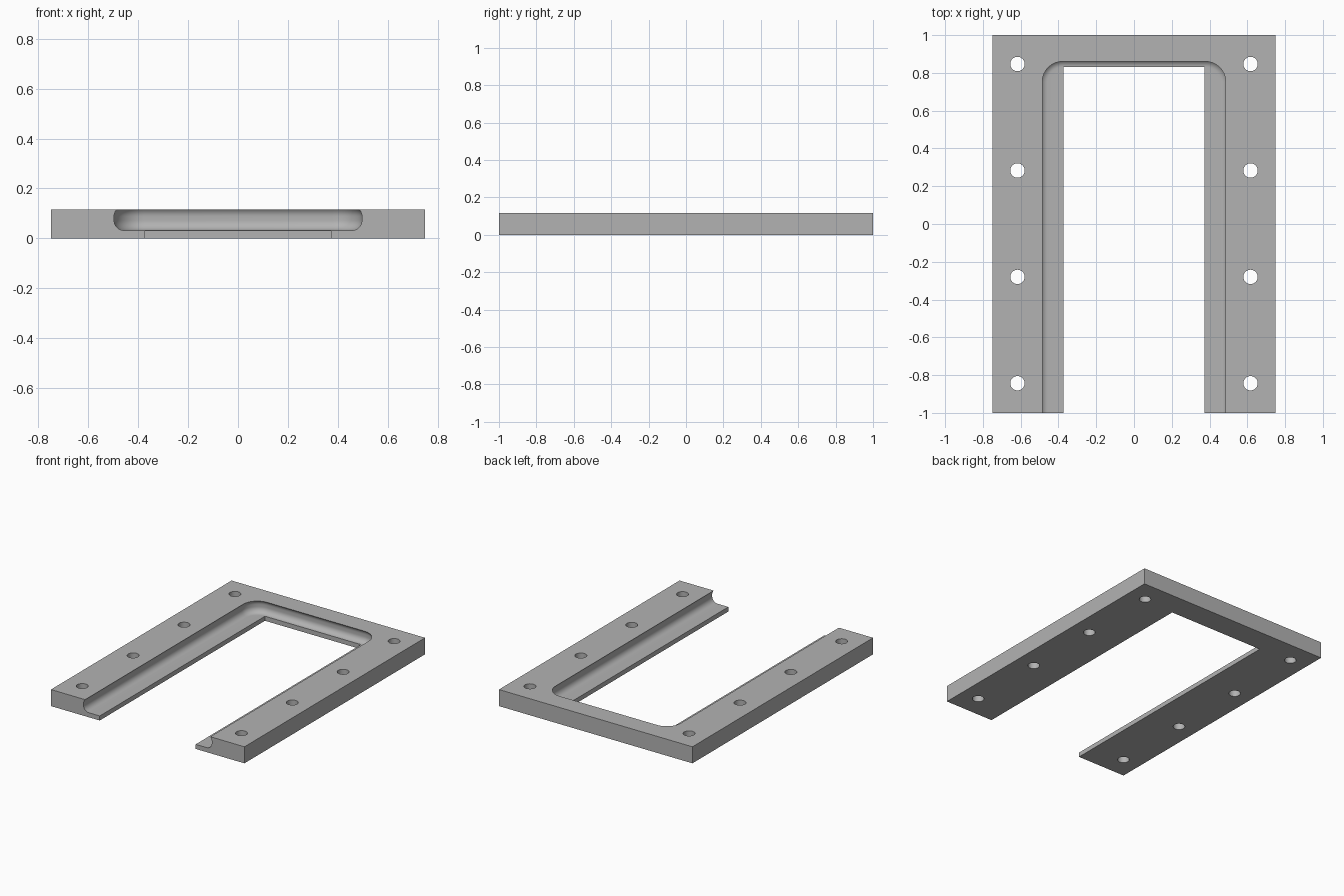
import bpy, bmesh
from math import sin, cos, radians

HEIGHT = 0.116
scene = bpy.context.scene
if "Cube" in scene.objects:
    bpy.data.objects.remove(scene.objects["Cube"])

grey = bpy.data.materials.new("machined grey")
grey.use_nodes = True
grey.diffuse_color = (0.45, 0.45, 0.45, 1)
grey.node_tree.nodes["Principled BSDF"].inputs["Base Color"].default_value = (0.45, 0.45, 0.45, 1)


def loft(name, rings):
    """Solid through a stack of matching horizontal outlines, bottom to top."""
    bm = bmesh.new()
    loops = [[bm.verts.new(p) for p in ring] for ring in rings]
    for low, high in zip(loops, loops[1:]):
        for i in range(len(low)):
            j = (i + 1) % len(low)
            bm.faces.new((low[i], low[j], high[j], high[i]))
    bm.faces.new(loops[0][::-1])
    bm.faces.new(loops[-1])
    bmesh.ops.recalc_face_normals(bm, faces=bm.faces)
    mesh = bpy.data.meshes.new(name)
    bm.to_mesh(mesh)
    bm.free()
    mesh.materials.append(grey)
    obj = bpy.data.objects.new(name, mesh)
    scene.collection.objects.link(obj)
    return obj


def block(name, x, y0, y1, z0, z1):
    corners = [(-x, y0), (x, y0), (x, y1), (-x, y1)]
    return loft(name, [[(*c, z) for c in corners] for z in (z0, z1)])


def hole(x, y, radius=0.038, sides=40):
    ring = [(x + radius * cos(radians(a * 360 / sides)),
             y + radius * sin(radians(a * 360 / sides))) for a in range(sides)]
    return loft("hole_cutter", [[(*p, z) for p in ring] for z in (-0.1, 0.2)])


def channel_outline(inset, z, half=0.497, back=0.872, radius=0.12, steps=14):
    """Open-fronted outline with rounded back corners."""
    r = radius - inset
    right = []
    for i in range(steps + 1):
        a = radians(90 * i / steps)
        right.append((half - radius + r * cos(a), back - radius + r * sin(a), z))
    right.insert(0, (half - inset, -1.1, z))
    return right + [(-x, y, z) for x, y, z in reversed(right)]


# Rounded groove: lower fillet, short upright wall, inward-curving lip
fillet = 0.04
section = [(a, 0.072) for a in range(-90, 1, 9)] + [(a, 0.088) for a in range(0, 55, 9)]
channel = loft("channel_cutter", [
    channel_outline(fillet * (1 - cos(radians(a))), z + fillet * sin(radians(a)))
    for a, z in section])

# U-shaped frame: plate with open window, groove and mounting holes
frame = block("mounting_frame", 0.75, -1, 1, 0, HEIGHT)
cutters = [block("window_cutter", 0.372, -1.2, 0.83, -0.1, 0.2), channel]
cutters += [hole(s * 0.617, y) for s in (-1, 1) for y in (-0.843, -0.28, 0.283, 0.847)]

for cutter in cutters:
    cut = frame.modifiers.new(cutter.name, "BOOLEAN")
    cut.operation = "DIFFERENCE"
    cut.solver = "EXACT"
    cut.object = cutter

# Bake the cuts, then discard the cutters
bpy.context.view_layer.update()
baked = bpy.data.meshes.new_from_object(frame.evaluated_get(bpy.context.evaluated_depsgraph_get()))
frame.modifiers.clear()
frame.data = baked
for cutter in cutters:
    bpy.data.objects.remove(cutter)

for obj in bpy.context.selected_objects:
    obj.select_set(False)
frame.select_set(True)
bpy.context.view_layer.objects.active = frame
bpy.ops.object.shade_smooth_by_angle(angle=radians(30))
